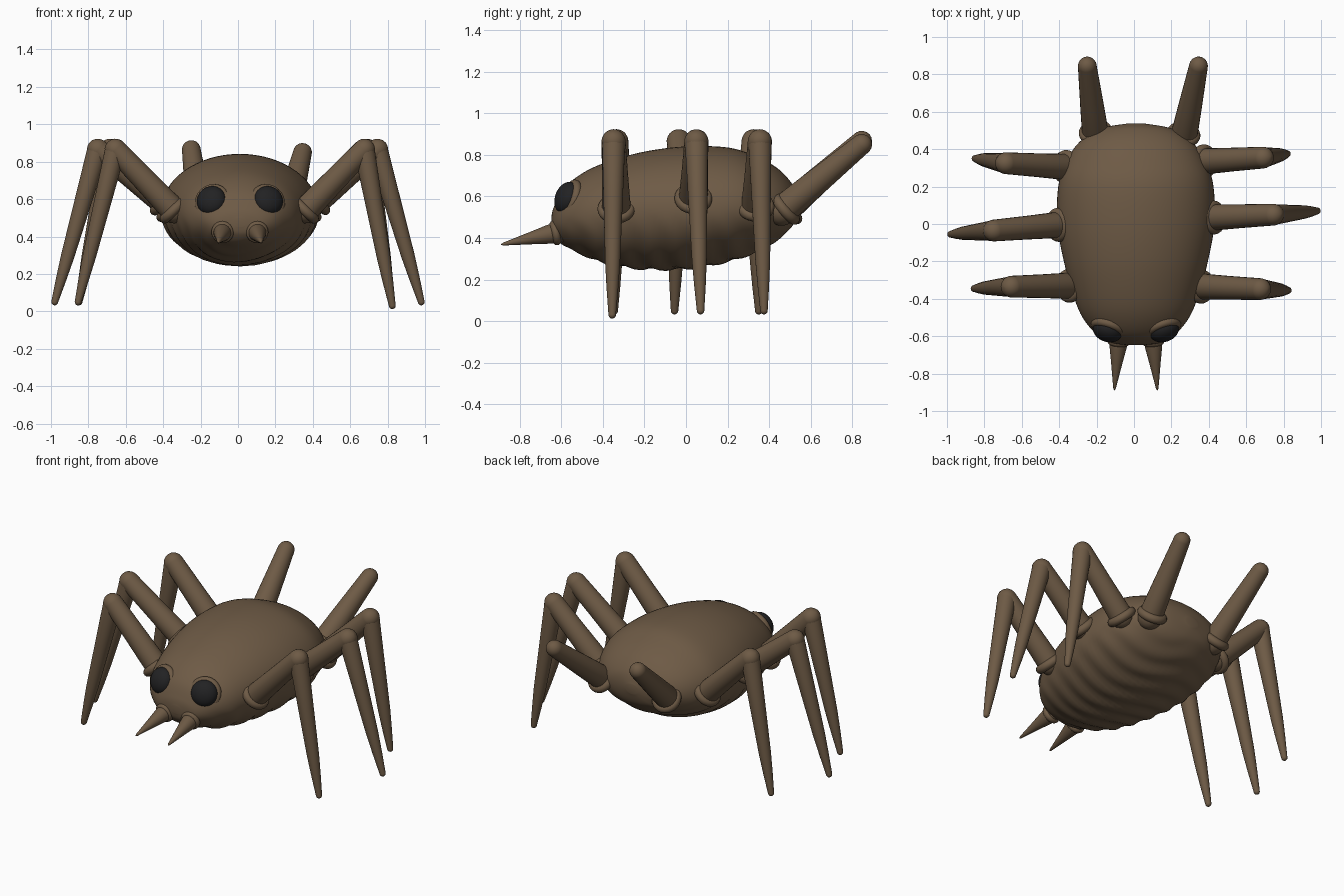
import bpy, bmesh, math
from mathutils import Vector

if "Cube" in bpy.data.objects:
    bpy.data.objects.remove(bpy.data.objects["Cube"], do_unlink=True)


def material(name, rgb):
    m = bpy.data.materials.new(name)
    m.use_nodes = True
    m.diffuse_color = (*rgb, 1)
    bsdf = m.node_tree.nodes["Principled BSDF"]
    bsdf.inputs["Base Color"].default_value = (*rgb, 1)
    bsdf.inputs["Roughness"].default_value = 0.7
    return m


BROWN = material("brown shell", (0.155, 0.103, 0.060))
BLACK = material("black eye", (0.016, 0.016, 0.017))


def loft(name, rings, mat):
    """Skin equal-length rings of points and close both ends."""
    bm = bmesh.new()
    loops = [[bm.verts.new(p) for p in ring] for ring in rings]
    n = len(loops[0])
    for a, b in zip(loops, loops[1:]):
        for i in range(n):
            j = (i + 1) % n
            bm.faces.new((a[i], a[j], b[j], b[i]))
    bm.faces.new(loops[0])
    bm.faces.new(loops[-1])
    bmesh.ops.recalc_face_normals(bm, faces=bm.faces[:])
    mesh = bpy.data.meshes.new(name)
    bm.to_mesh(mesh)
    bm.free()
    mesh.materials.append(mat)
    obj = bpy.data.objects.new(name, mesh)
    bpy.context.collection.objects.link(obj)
    for p in mesh.polygons:
        p.use_smooth = True
    return obj


def revolve(name, origin, axis, profile, mat=BROWN, sides=24):
    """Turn (distance along axis, radius) pairs around an axis."""
    q = Vector(axis).to_track_quat('Z', 'Y')
    rings = []
    for d, r in profile:
        ring = []
        for i in range(sides):
            a = math.tau * i / sides
            ring.append(Vector(origin) + q @ Vector((r * math.cos(a), r * math.sin(a), d)))
        rings.append(ring)
    return loft(name, rings, mat)


def limb(name, a, b, stops):
    """Tapered limb from a to b with domed ends; stops are (fraction, radius)."""
    axis = Vector(b) - Vector(a)
    length = axis.length
    r0, r1 = stops[0][1], stops[-1][1]
    arc = [math.radians(t) for t in (2, 20, 40, 60, 80)]
    profile = [(-r0 * math.cos(t), r0 * math.sin(t)) for t in arc]
    profile += [(f * length, r) for f, r in stops]
    profile += [(length + r1 * math.cos(t), r1 * math.sin(t)) for t in reversed(arc)]
    return revolve(name, a, axis, profile)


def collar(name, origin, axis, radius, thick):
    """Rounded ring of flesh around a joint."""
    prof = [(thick * math.cos(t), radius + thick * math.sin(t))
            for t in (math.radians(d) for d in range(180, -1, -20))]
    return revolve(name, origin, axis, prof)


def spline(p0, p1, p2, p3, t):
    return [0.5 * (2 * b + (c - a) * t + (2 * a - 5 * b + 4 * c - d) * t * t
                   + (3 * b - a - 3 * c + d) * t ** 3)
            for a, b, c, d in zip(p0, p1, p2, p3)]


# Body: stations of y, half width, bottom, widest height, top
stations = [
    (-0.648, 0.03, 0.45, 0.475, 0.50), (-0.635, 0.13, 0.41, 0.48, 0.55),
    (-0.59, 0.21, 0.365, 0.50, 0.635), (-0.50, 0.285, 0.32, 0.51, 0.71),
    (-0.38, 0.335, 0.275, 0.52, 0.765), (-0.20, 0.385, 0.25, 0.53, 0.815),
    (0.00, 0.42, 0.252, 0.53, 0.84), (0.20, 0.415, 0.285, 0.54, 0.835),
    (0.33, 0.375, 0.33, 0.545, 0.795), (0.44, 0.30, 0.39, 0.55, 0.735),
    (0.51, 0.19, 0.455, 0.555, 0.66), (0.538, 0.04, 0.53, 0.56, 0.59),
]
rows = []
for i in range(len(stations) - 1):
    quad = (stations[max(i - 1, 0)], stations[i], stations[i + 1],
            stations[min(i + 2, len(stations) - 1)])
    rows += [spline(*quad, k / 8) for k in range(8)]
rows.append(stations[-1])

rings = []
for y, w, low, mid, high in rows:
    ring = []
    for i in range(64):
        a = math.tau * i / 64
        c, s = math.cos(a), math.sin(a)
        # folds run across the belly and curve forward at the sides
        fade = max(0, -s) * min(1, w / 0.3)
        fold = 1 + 0.025 * fade * math.sin(48 * (y + 0.15 * c * c) + 1.5 * math.sin(4 * a))
        z = mid + ((high - mid) if s > 0 else (mid - low)) * s * fold
        ring.append((0.01 + w * c * fold, y, z))
    rings.append(ring)
loft("body", rings, BROWN)

# Walking legs: hip, knee, foot
legs = {
    "left_front": ((0.36, -0.335, 0.54), (0.675, -0.348, 0.865), (0.825, -0.355, 0.03)),
    "left_middle": ((0.425, 0.035, 0.59), (0.745, 0.05, 0.865), (0.98, 0.07, 0.05)),
    "left_back": ((0.375, 0.335, 0.55), (0.69, 0.355, 0.865), (0.82, 0.375, 0.05)),
    "right_front": ((-0.345, -0.33, 0.54), (-0.655, -0.335, 0.865), (-0.855, -0.345, 0.05)),
    "right_middle": ((-0.405, -0.005, 0.59), (-0.75, -0.035, 0.865), (-0.98, -0.055, 0.05)),
    "right_back": ((-0.365, 0.305, 0.55), (-0.685, 0.325, 0.865), (-0.85, 0.35, 0.05)),
}
for side, (hip, knee, foot) in legs.items():
    limb(side + "_upper_leg", hip, knee, [(0, 0.07), (0.5, 0.063), (1, 0.058)])
    limb(side + "_lower_leg", knee, foot,
         [(0, 0.056), (0.35, 0.046), (0.7, 0.036), (0.85, 0.028), (1, 0.018)])
    collar(side + "_hip_collar", hip, Vector(knee) - Vector(hip), 0.065, 0.026)

# Raised hind legs
hind = {
    "left": ((0.265, 0.46, 0.53), (0.345, 0.845, 0.85)),
    "right": ((-0.205, 0.47, 0.53), (-0.25, 0.845, 0.865)),
}
for side, (hip, tip) in hind.items():
    limb(side + "_hind_leg", hip, tip, [(0, 0.072), (0.4, 0.064), (1, 0.05)])
    collar(side + "_hind_collar", Vector(hip) + Vector((0, 0.02, 0.01)),
           Vector(tip) - Vector(hip), 0.065, 0.026)

# Eyes with raised lids, and fangs with fleshy bases
for side, sx in (("left", 1), ("right", -1)):
    centre = Vector((0.01 + 0.152 * sx, -0.572, 0.592))
    gaze = Vector((0.3 * sx, -0.88, 0.32)).normalized()
    dome = [(0.055 * math.cos(t), 0.08 * math.sin(t))
            for t in (math.radians(d) for d in range(178, 0, -11))]
    revolve(side + "_eye", centre, gaze, dome, BLACK, 32)
    collar(side + "_eyelid", centre - gaze * 0.016, gaze, 0.076, 0.022)

    base = Vector((0.01 + 0.09 * sx, -0.60, 0.43))
    tip = Vector((0.01 + 0.115 * sx, -0.89, 0.368))
    n = (tip - base).length
    revolve(side + "_fang", base, tip - base,
            [(-0.03, 0.03), (0, 0.05), (0.2 * n, 0.046), (0.5 * n, 0.03),
             (0.8 * n, 0.015), (0.96 * n, 0.007), (n, 0.001)])
    collar(side + "_fang_base", base + (tip - base) * 0.1, tip - base, 0.04, 0.02)
